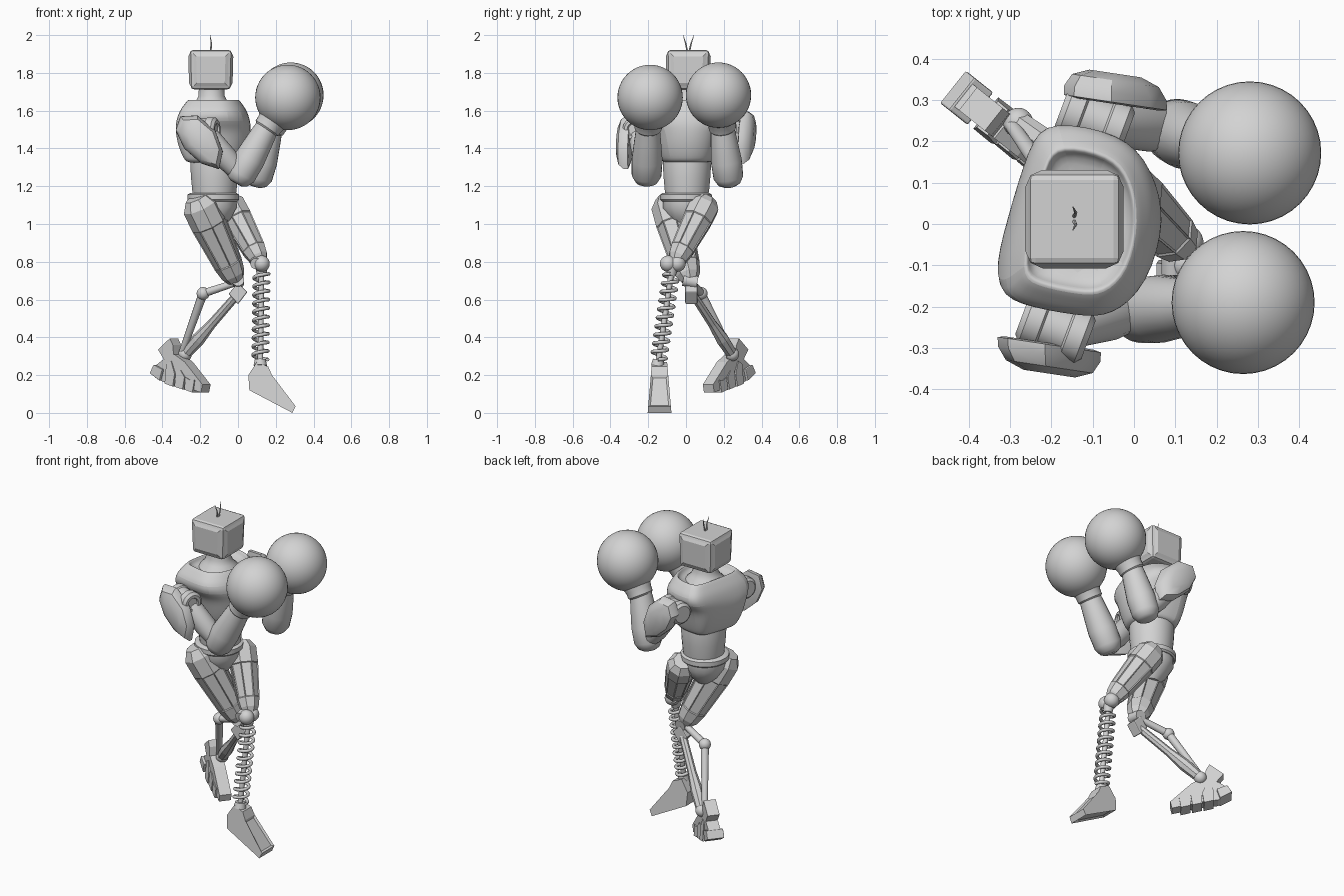
import bpy, bmesh, math
from mathutils import Vector as V

old = bpy.data.objects.get("Cube")
if old:
    bpy.data.objects.remove(old, do_unlink=True)

# One plain material for the whole figure
GREY = (0.65, 0.65, 0.65, 1)
mat = bpy.data.materials.new("plain_grey")
mat.diffuse_color = GREY
mat.use_nodes = True
mat.node_tree.nodes["Principled BSDF"].inputs["Base Color"].default_value = GREY


def finish(name, bm, smooth=True, bevel=0, subsurf=0):
    bmesh.ops.recalc_face_normals(bm, faces=bm.faces)
    me = bpy.data.meshes.new(name)
    bm.to_mesh(me)
    bm.free()
    ob = bpy.data.objects.new(name, me)
    bpy.context.collection.objects.link(ob)
    me.materials.append(mat)
    if bevel:
        mod = ob.modifiers.new("bevel", 'BEVEL')
        mod.width, mod.segments = bevel, 2
    if subsurf:
        mod = ob.modifiers.new("subdivision", 'SUBSURF')
        mod.levels = mod.render_levels = subsurf
    if smooth:
        bpy.ops.object.select_all(action='DESELECT')
        ob.select_set(True)
        bpy.context.view_layer.objects.active = ob
        bpy.ops.object.shade_smooth_by_angle(angle=math.radians(35))
    return ob


def loft(name, rings, smooth=True, panel=0, **kw):
    """Skin a list of rings; panel insets the large side faces."""
    bm = bmesh.new()
    loops = [[bm.verts.new(p) for p in ring] for ring in rings]
    n = len(loops[0])
    sides = []
    for lo, hi in zip(loops, loops[1:]):
        for i in range(n):
            j = (i + 1) % n
            sides.append(bm.faces.new((lo[i], lo[j], hi[j], hi[i])))
    bm.faces.new(loops[0][::-1])
    bm.faces.new(loops[-1])
    bmesh.ops.recalc_face_normals(bm, faces=bm.faces)
    if panel:
        top = max(f.calc_area() for f in sides)
        big = [f for f in sides if f.calc_area() > 0.55 * top]
        bmesh.ops.inset_individual(bm, faces=big, thickness=panel, depth=-panel * 0.6)
    return finish(name, bm, smooth, **kw)


def tube(name, a, b, profile, sides=24, **kw):
    """Turned shape from a to b; profile holds (fraction, radius)."""
    a, b = V(a), V(b)
    q = (b - a).to_track_quat('Z', 'Y')
    rings = []
    for t, r in profile:
        c = a.lerp(b, t)
        rings.append([c + q @ V((r * math.cos(u), r * math.sin(u), 0))
                      for u in (math.tau * (i + 0.5) / sides for i in range(sides))])
    return loft(name, rings, **kw)


def rod(name, a, b, r, r2=None, sides=12):
    return tube(name, a, b, [(0, r), (1, r2 or r)], sides)


def ball(name, c, r):
    bm = bmesh.new()
    bmesh.ops.create_uvsphere(bm, u_segments=40, v_segments=24, radius=r)
    bmesh.ops.translate(bm, vec=c, verts=bm.verts)
    return finish(name, bm)


def prism(name, outline, origin, along, width, flare=0, **kw):
    """Side outline of (s, z) given a width; flare widens it lower down."""
    along = V(along).normalized()
    across = V((-along.y, along.x, 0))
    top = max(z for s, z in outline)
    return loft(name, [[V(origin) + along * s + V((0, 0, z)) + across * k * (width + flare * (top - z))
                        for s, z in outline] for k in (-0.5, 0.5)], smooth=False, **kw)


# Head: chamfered box with raised side panels, neck and two antennae
bm = bmesh.new()
bmesh.ops.create_cube(bm, size=1)
for v in bm.verts:
    k = 1 if v.co.z > 0 else 0.95
    v.co = V((-0.144 + v.co.x * 0.224 * k, 0.012 + v.co.y * 0.224 * k, 1.817 + v.co.z * 0.208))
bmesh.ops.bevel(bm, geom=bm.edges[:], offset=0.018, segments=2, affect='EDGES', profile=0.5)
walls = [f for f in bm.faces if f.calc_area() > 0.02 and abs(f.normal.z) < 0.5]
bmesh.ops.inset_individual(bm, faces=walls, thickness=0.022, depth=0.008)
finish("head", bm, smooth=False)
tube("neck", (-0.14, 0.01, 1.58), (-0.14, 0.01, 1.73),
     [(0, 0.14), (0.25, 0.115), (0.45, 0.085), (0.65, 0.07), (0.9, 0.068), (1, 0.08)])
for side, dy in (("left", 0.03), ("right", -0.027)):
    base = V((-0.145, 0.012 + dy * 0.2, 1.915))
    mid = base + V((0.004, dy * 0.3, 0.04))
    rod(side + "_antenna_base", base, mid, 0.005, 0.004, 6)
    rod(side + "_antenna_tip", mid, (-0.148, 0.012 + dy, 2.0), 0.004, 0.001, 6)

# Chest armour: one body outline scaled at several heights
CHEST = [(-0.215, 0.26), (-0.26, 0.2), (-0.31, 0.01), (-0.345, -0.16), (-0.3, -0.2), (-0.13, -0.23),
         (-0.05, -0.23), (0.04, -0.16), (0.08, 0.01), (0.05, 0.145), (-0.02, 0.225)]
LEVELS = [(1.32, 0.66, 0.52), (1.34, 0.78, 0.6), (1.42, 0.94, 0.7), (1.5, 1.0, 0.78), (1.545, 0.98, 0.97),
          (1.595, 0.9, 0.99), (1.63, 0.78, 0.86), (1.66, 0.67, 0.75), (1.655, 0.63, 0.7), (1.61, 0.56, 0.62)]
loft("chest_armour", [[V((-0.125 + (x + 0.125) * sx, 0.01 + (y - 0.01) * sy, z)) for x, y in CHEST]
                      for z, sx, sy in LEVELS], subsurf=2)

# Belly, belt and pelvis
tube("belly", (-0.125, 0.005, 1.14), (-0.125, 0.005, 1.4),
     [(0, 0.112), (0.15, 0.118), (0.4, 0.124), (0.65, 0.128), (1, 0.12)], 32)
tube("belt", (-0.13, 0.0, 1.12), (-0.13, 0.0, 1.165),
     [(0, 0.128), (0.2, 0.137), (0.8, 0.137), (1, 0.12)], 32)
tube("pelvis", (-0.125, 0.0, 0.98), (-0.13, 0.0, 1.13),
     [(0, 0.045), (0.3, 0.09), (0.7, 0.125), (1, 0.125)], 16)

# Arms: shoulder hub, domed outer plate, upper arm, forearm, cuff and round glove
PLATE = [(-0.125, 0.05), (-0.1, 0.125), (-0.01, 0.13), (0.085, 0.05), (0.125, -0.06),
         (0.105, -0.155), (0.01, -0.125), (-0.08, -0.045)]
DOME = [(-0.012, 0.85), (-0.008, 1.0), (0.015, 0.99), (0.045, 0.84), (0.062, 0.5)]
ARMS = {
    "left": (1, (-0.095, 0.252, 1.51), (0.09, 0.23, 1.2), (0.18, 0.19, 1.53),
             (0.28, 0.172, 1.682), (-0.045, 0.302, 1.47)),
    "right": (-1, (-0.19, -0.25, 1.5), (-0.01, -0.21, 1.215), (0.165, -0.2, 1.53),
              (0.264, -0.19, 1.67), (-0.205, -0.3, 1.445)),
}
for side, (s, hub, elbow, wrist, glove, plate) in ARMS.items():
    hub, elbow, wrist, glove, plate = map(V, (hub, elbow, wrist, glove, plate))
    axis = V((0.08, -0.03, 0))
    tube(side + "_shoulder_hub", hub - axis, hub + axis,
         [(0, 0.05), (0.08, 0.065), (0.3, 0.065), (0.33, 0.058), (0.67, 0.058), (0.7, 0.065),
          (0.92, 0.065), (1, 0.05), (1, 0.034), (0.95, 0.03)])
    loft(side + "_shoulder_plate", [[plate + V((x * k, s * depth - 0.15 * x * k, z * k)) for x, z in PLATE]
                                    for depth, k in DOME])
    joint = elbow + V((0, 0, 0.07))
    tube(side + "_upper_arm", hub, joint, [(0, 0.05), (0.2, 0.06), (0.7, 0.062), (1, 0.05)], 16)
    tube(side + "_forearm", elbow, wrist,
         [(0, 0.035), (0.04, 0.06), (0.14, 0.079), (0.4, 0.082), (0.75, 0.07), (1, 0.06)])
    tube(side + "_glove_cuff", wrist.lerp(elbow, 0.1), glove,
         [(0, 0.062), (0.05, 0.072), (0.2, 0.074), (0.6, 0.1)])
    ball(side + "_glove", glove, 0.173)

# Thighs: faceted and panelled, wide at the hip
for side, hip, knee, r in (("left", (-0.06, 0.115, 1.13), (0.12, -0.055, 0.8), 0.083),
                           ("right", (-0.22, -0.1, 1.14), (-0.01, 0.02, 0.7), 0.098)):
    tube(side + "_thigh", hip, knee,
         [(0, r * 0.65), (0.1, r), (0.32, r), (0.8, r * 0.8), (0.93, r * 0.66), (1, r * 0.45)],
         8, smooth=False, panel=0.007)

# Left lower leg: knee, coil spring around a rod
knee, ankle = V((0.125, -0.07, 0.79)), V((0.118, -0.15, 0.25))
for dy in (-0.025, 0.025):
    ball("left_knee_lobe", knee + V((0, dy, 0)), 0.043)
rod("left_knee_pin", knee + V((-0.03, -0.05, 0)), knee + V((-0.03, 0.06, 0.02)), 0.03)
rod("left_shin_rod", knee, ankle, 0.015)
rod("left_spring_cap", knee, knee.lerp(ankle, 0.12), 0.036, 0.025)
rod("left_ankle_cap", ankle.lerp(knee, 0.06), ankle, 0.03, 0.036)
q = (ankle - knee).to_track_quat('Z', 'Y')
curve = bpy.data.curves.new("left_spring", 'CURVE')
curve.dimensions = '3D'
curve.bevel_depth, curve.bevel_resolution = 0.0095, 2
turns, steps = 10, 16
spline = curve.splines.new('POLY')
spline.points.add(turns * steps)
for i, p in enumerate(spline.points):
    u = math.tau * i / steps
    t = 0.1 + 0.84 * i / (turns * steps)
    p.co = (*(knee.lerp(ankle, t) + q @ V((0.039 * math.cos(u), 0.039 * math.sin(u), 0))), 1)
spring = bpy.data.objects.new("left_spring", curve)
bpy.context.collection.objects.link(spring)
curve.materials.append(mat)

# Left foot: wedge with a recessed instep
prism("left_foot", [(0.1, 0.27), (0.16, 0.245), (0.18, 0.2), (0.305, 0.035), (0.288, 0.0),
                    (0.06, 0.12), (0.055, 0.2)], (0, -0.14, 0), (1, 0, 0), 0.08, 0.17, panel=0.016)

# Right lower leg: knee block, main strut and jointed rear linkage
rod("right_knee_pin", (0.0, -0.015, 0.705), (0.0, 0.06, 0.69), 0.034)
prism("right_knee_block", [(-0.05, 0.63), (0.0, 0.69), (0.05, 0.64), (0.0, 0.575)],
      (0, 0.028, 0), (1, 0, 0), 0.065, bevel=0.006)
heel = V((-0.28, 0.245, 0.31))
tube("right_shin_strut", (0, 0.035, 0.63), heel, [(0, 0.022), (0.5, 0.025), (0.75, 0.036), (1, 0.03)], 8, smooth=False)
elbow = V((-0.185, 0.08, 0.632))
rod("right_link_upper", (-0.01, 0.03, 0.69), elbow, 0.018, 0.022)
ball("right_link_ball", elbow, 0.034)
rod("right_link_lower", elbow, heel + V((-0.02, 0, 0)), 0.024, 0.017)
ball("right_ankle", heel, 0.036)

# Right foot: raised, with a core, heel spur and overlapping armour plates
start, along = (-0.3, 0.222, 0), (0.78, -0.62, 0)
prism("right_foot_core", [(-0.17, 0.21), (-0.1, 0.165), (0.0, 0.15), (0.16, 0.108), (0.17, 0.15),
                          (0.12, 0.2), (0.05, 0.27), (-0.02, 0.31), (-0.1, 0.28), (-0.155, 0.245)],
      start, along, 0.07)
prism("right_heel_spur", [(-0.13, 0.335), (-0.05, 0.395), (-0.03, 0.36), (-0.02, 0.26), (-0.08, 0.27)],
      start, along, 0.07)
prism("right_heel_block", [(-0.178, 0.21), (-0.11, 0.17), (-0.09, 0.23), (-0.15, 0.255)],
      start, along, 0.1, bevel=0.005)
for i in range(3):
    s, z = -0.05 + i * 0.065, 0.145 - i * 0.016
    prism("right_foot_plate", [(s - 0.025, z + 0.01), (s + 0.03, z - 0.005), (s + 0.04, z + 0.06),
                               (s + 0.012, z + 0.13 - i * 0.035), (s - 0.02, z + 0.115 - i * 0.02)],
          start, along, 0.08, 0.14)
